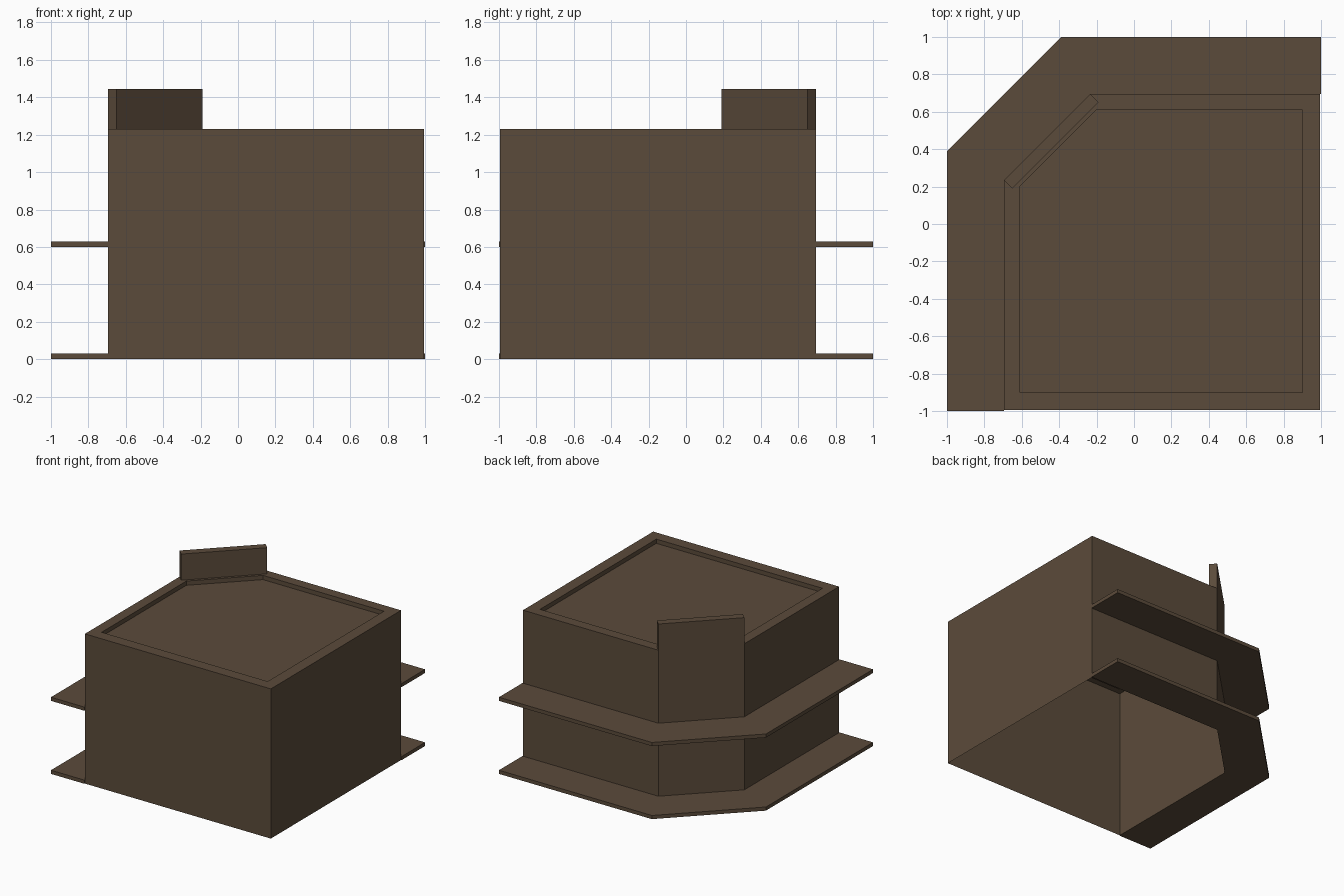
import bpy
import bmesh

if "Cube" in bpy.data.objects:
    bpy.data.objects.remove(bpy.data.objects["Cube"])

brown = bpy.data.materials.new("brown_plaster")
brown.diffuse_color = (0.105, 0.070, 0.043, 1.0)
brown.use_nodes = True
brown.node_tree.nodes["Principled BSDF"].inputs["Base Color"].default_value = brown.diffuse_color


def loft(name, rings, cap_bottom):
    """Skin matching counter-clockwise (outline, z) rings and cap the last one."""
    bm = bmesh.new()
    loops = [[bm.verts.new((x, y, z)) for x, y in outline] for outline, z in rings]
    n = len(loops[0])
    for a, b in zip(loops, loops[1:]):
        for i in range(n):
            j = (i + 1) % n
            bm.faces.new((a[i], a[j], b[j], b[i]))
    bm.faces.new(loops[-1])
    if cap_bottom:
        bm.faces.new(loops[0][::-1])
    mesh = bpy.data.meshes.new(name)
    bm.to_mesh(mesh)
    bm.free()
    mesh.materials.append(brown)
    obj = bpy.data.objects.new(name, mesh)
    bpy.context.collection.objects.link(obj)
    return obj


# Building shell: open underneath, chamfered corner, sunken flat roof
wall = [(-0.695, -0.995), (0.995, -0.995), (0.995, 0.695), (-0.235, 0.695), (-0.695, 0.235)]
roof = [(-0.61, -0.90), (0.90, -0.90), (0.90, 0.61), (-0.20, 0.61), (-0.61, 0.20)]
loft("building_shell", [(wall, 0), (wall, 1.23), (roof, 1.23), (roof, 1.195)], False)

# Pavement and canopy: identical thin plates wrapping the two street sides
ledge = [(-1, -1), (-0.695, -1), (-0.695, 0.235), (-0.235, 0.695),
         (1, 0.695), (1, 1), (-0.39, 1), (-1, 0.39)]
for name, z in (("pavement", 0.0), ("canopy", 0.60)):
    loft(name, [(ledge, z), (ledge, z + 0.03)], True)

# Upright panel above the chamfered corner
panel = [(-0.65, 0.19), (-0.19, 0.65), (-0.235, 0.695), (-0.695, 0.235)]
loft("corner_panel", [(panel, 1.23), (panel, 1.445)], True)
